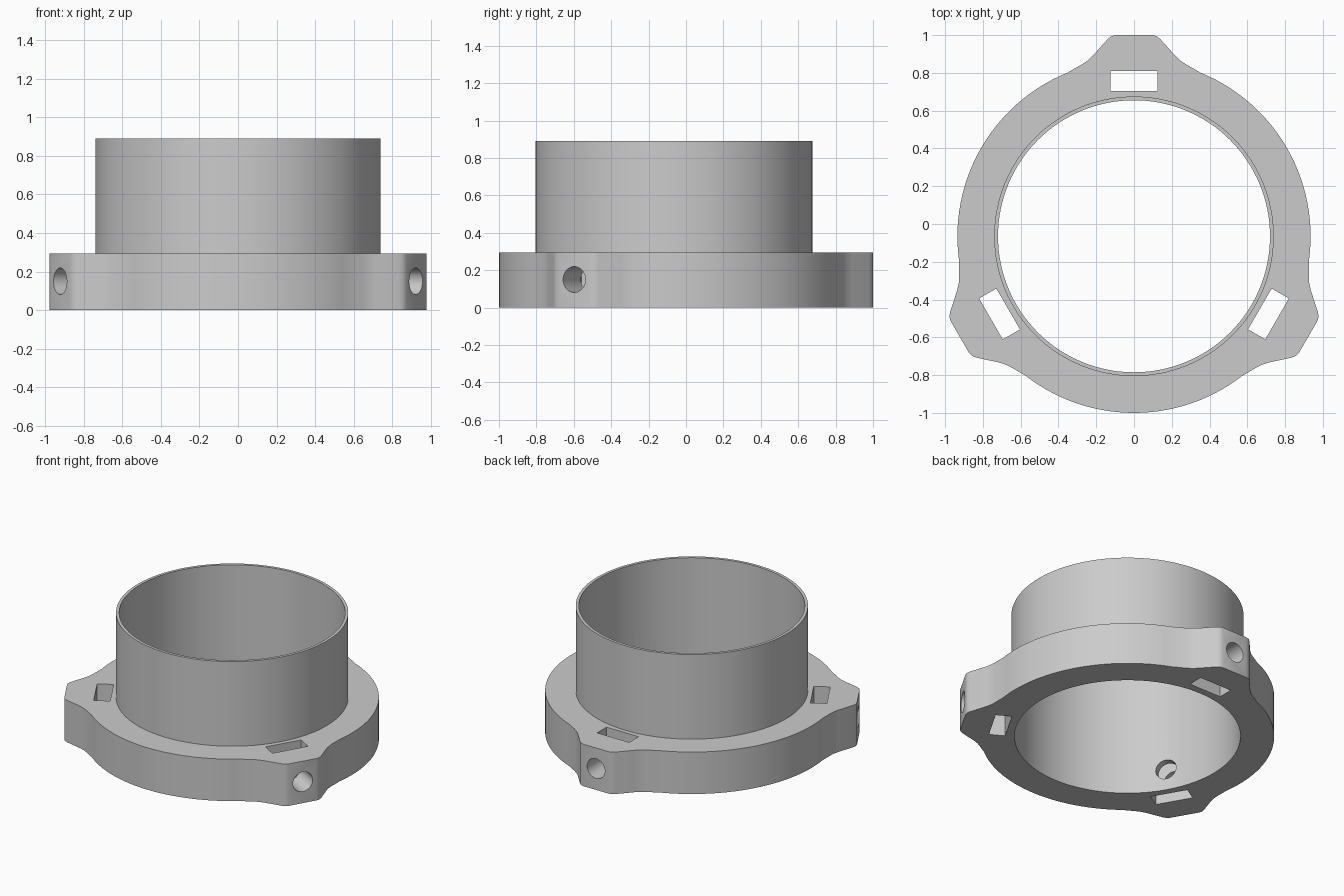
import bpy, bmesh
from math import radians, pi, sin, cos, atan2, hypot
from mathutils import Matrix, Vector

cube = bpy.data.objects.get("Cube")
if cube:
    bpy.data.objects.remove(cube, do_unlink=True)

CENTRE = Vector((0, -0.065, 0))      # ring axis
FLANGE_R, TUBE_R, BORE_R = 0.935, 0.74, 0.72
FLANGE_H, TOTAL_H = 0.295, 0.89
LUG_ANGLES = [radians(a) for a in (90, 210, 330)]
SEGMENTS = 128

grey = bpy.data.materials.new("plain grey")
grey.use_nodes = True
grey.diffuse_color = (0.6, 0.6, 0.6, 1)
grey.node_tree.nodes["Principled BSDF"].inputs["Base Color"].default_value = (0.6, 0.6, 0.6, 1)


def add_object(name, bm):
    bmesh.ops.recalc_face_normals(bm, faces=bm.faces)
    mesh = bpy.data.meshes.new(name)
    bm.to_mesh(mesh)
    bm.free()
    mesh.materials.append(grey)
    obj = bpy.data.objects.new(name, mesh)
    bpy.context.collection.objects.link(obj)
    return obj


def prism(name, outline, z0, z1):
    bm = bmesh.new()
    face = bm.faces.new([bm.verts.new((x, y, z0)) for x, y in outline])
    geom = bmesh.ops.extrude_face_region(bm, geom=[face])["geom"]
    top = [v for v in geom if isinstance(v, bmesh.types.BMVert)]
    bmesh.ops.translate(bm, verts=top, vec=(0, 0, z1 - z0))
    bmesh.ops.translate(bm, verts=bm.verts, vec=CENTRE)
    return add_object(name, bm)


def circle(radius):
    return [(radius * cos(2 * pi * i / SEGMENTS), radius * sin(2 * pi * i / SEGMENTS))
            for i in range(SEGMENTS)]


def combine(body, tool, operation):
    mod = body.modifiers.new(tool.name, 'BOOLEAN')
    mod.operation = operation
    mod.solver = 'EXACT'
    mod.object = tool
    bpy.context.view_layer.objects.active = body
    bpy.ops.object.modifier_apply(modifier=mod.name)
    bpy.data.objects.remove(tool, do_unlink=True)


# Flange outline: three filleted lugs joined by arcs (sideways, outward)
half_lug = [(0.1, 1.065), (0.12, 1.059), (0.138, 1.045), (0.222, 0.952),
            (0.25, 0.927), (0.28, 0.907), (0.315, 0.888), (0.35, 0.867)]
lug = half_lug[::-1] + [(-t, r) for t, r in half_lug]
polar = [(hypot(t, r), atan2(-t, r)) for t, r in lug]
edge = polar[-1][1]
arc_steps = 28
outline = []
for angle in LUG_ANGLES:
    outline += [(r * cos(angle + a), r * sin(angle + a)) for r, a in polar]
    span = 2 * pi / 3 - 2 * edge
    for i in range(1, arc_steps):
        a = angle + edge + span * i / arc_steps
        outline.append((FLANGE_R * cos(a), FLANGE_R * sin(a)))

# Flange and tube as one body, then the bore
body = prism("flanged_collar", outline, 0, FLANGE_H)
combine(body, prism("tube", circle(TUBE_R), 0.1, TOTAL_H), 'UNION')
combine(body, prism("bore", circle(BORE_R), -0.2, TOTAL_H + 0.2), 'DIFFERENCE')

# Nut slot and radial screw hole through each lug
for angle in LUG_ANGLES:
    turn = Matrix.Translation(CENTRE) @ Matrix.Rotation(angle, 4, 'Z')

    bm = bmesh.new()
    bmesh.ops.create_cube(bm, size=1, matrix=turn @ Matrix.Translation((0.822, 0, 0.15))
                          @ Matrix.Diagonal((0.105, 0.25, 1, 1)))
    combine(body, add_object("nut_slot", bm), 'DIFFERENCE')

    bm = bmesh.new()
    bmesh.ops.create_cone(bm, cap_ends=True, segments=40, radius1=0.069, radius2=0.069, depth=0.7,
                          matrix=turn @ Matrix.Translation((0.9, 0, 0.15))
                          @ Matrix.Rotation(pi / 2, 4, 'Y'))
    combine(body, add_object("screw_hole", bm), 'DIFFERENCE')

# Smooth curved walls, sharp rims
bpy.ops.object.select_all(action='DESELECT')
body.select_set(True)
bpy.context.view_layer.objects.active = body
bpy.ops.object.shade_smooth_by_angle(angle=radians(30))
